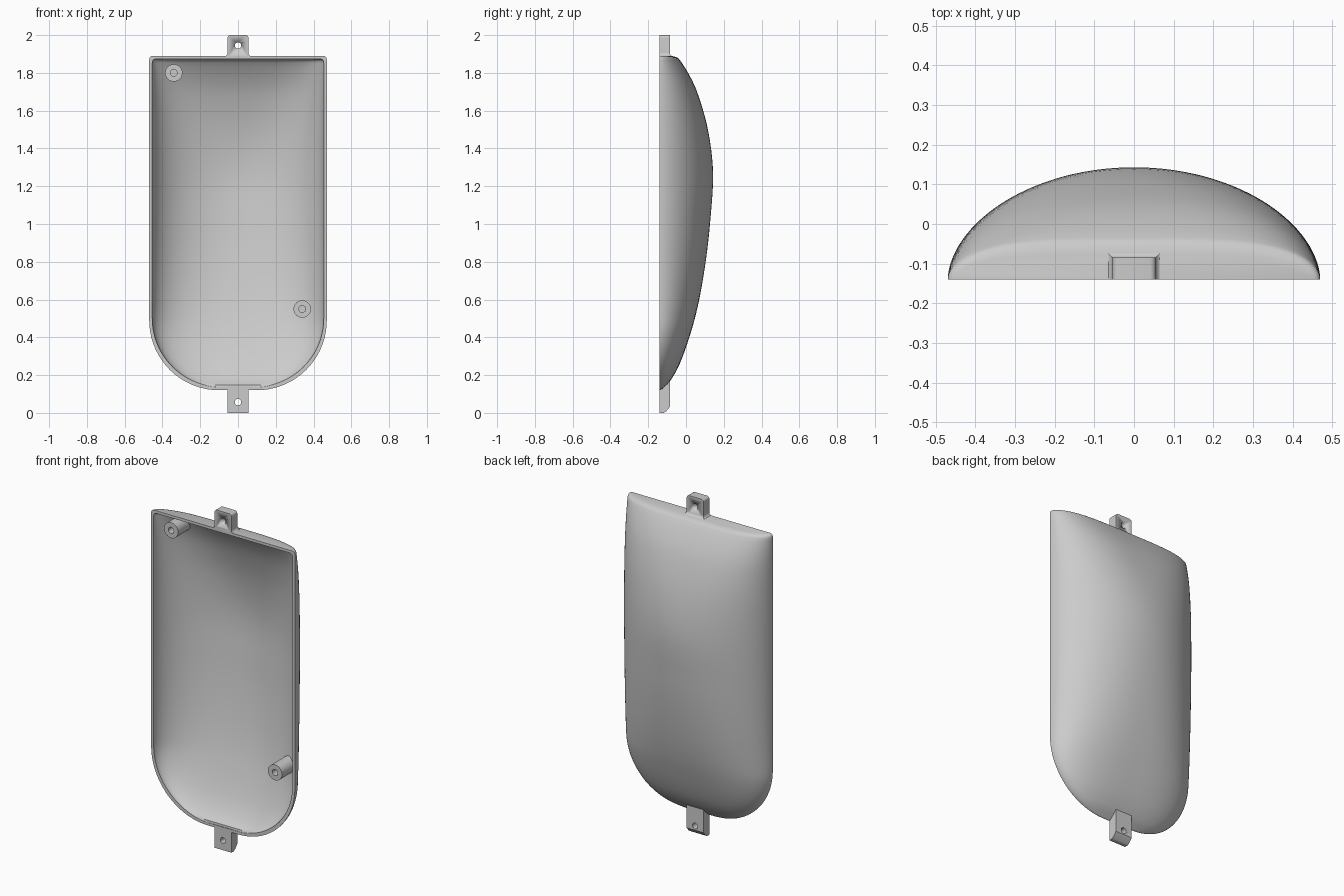
import bpy, bmesh, math
from mathutils import Vector

if "Cube" in bpy.data.objects:
    bpy.data.objects.remove(bpy.data.objects["Cube"])

FRONT = -0.14          # plane of the open rim
WALL = 0.016
ZB, ZT = 0.12, 1.89    # shell bottom and top
PEAK = 0.283
# depth of the shell along its centre line: (z, depth)
PROFILE = [(.12, .006), (.165, .053), (.26, .107), (.44, .170), (.6, .210), (.8, .244),
           (1.0, .267), (1.27, .283), (1.5, .256), (1.71, .195), (1.82, .140),
           (1.868, .107), (1.882, .092), (1.89, .063)]


def depth(z):
    p = PROFILE
    z = min(max(z, ZB), ZT)
    i = max(j for j in range(len(p) - 1) if p[j][0] <= z)

    def slope(k):
        a, b = p[max(k - 1, 0)], p[min(k + 1, len(p) - 1)]
        return (b[1] - a[1]) / (b[0] - a[0])
    (z0, d0), (z1, d1) = p[i], p[i + 1]
    h = z1 - z0
    t = (z - z0) / h
    return (d0 * (1 + 2 * t) * (1 - t) ** 2 + h * slope(i) * t * (1 - t) ** 2
            + d1 * t * t * (3 - 2 * t) + h * slope(i + 1) * t * t * (t - 1))


def half_width(z):
    if z < 0.49:
        return 0.1 + 0.37 * math.sqrt(max(0, 1 - ((0.49 - z) / 0.37) ** 2))
    if z > 1.87:
        return 0.47 - 0.015 * (1 - math.sqrt(max(0, 1 - ((z - 1.87) / 0.02) ** 2)))
    return 0.47


def surface_y(u, z, inset):
    """y of the shell at fraction u of the half width; low sections are flatter."""
    p, w = depth(z), half_width(z)
    m = 2 + (3 if z > 1.27 else 1.8) * max(0, 1 - p / PEAK * 0.47 / w)
    q = 0.5 + 0.05 * p / PEAK
    return FRONT + max(p - inset, 0.003) * max(0, 1 - min(abs(u), 1) ** m) ** q


def finish(name, bm, angle=35):
    bmesh.ops.recalc_face_normals(bm, faces=bm.faces)
    me = bpy.data.meshes.new(name)
    bm.to_mesh(me)
    bm.free()
    ob = bpy.data.objects.new(name, me)
    bpy.context.collection.objects.link(ob)
    bpy.ops.object.select_all(action='DESELECT')
    ob.select_set(True)
    bpy.context.view_layer.objects.active = ob
    bpy.ops.object.shade_smooth_by_angle(angle=math.radians(angle))
    return ob


def loft(bm, loops, cap=True):
    """Skin closed loops of points, capping both ends."""
    rings = [[bm.verts.new(p) for p in lp] for lp in loops]
    for a, b in zip(rings, rings[1:]):
        for i in range(len(a)):
            j = (i + 1) % len(a)
            bm.faces.new((a[i], a[j], b[j], b[i]))
    if cap:
        bm.faces.new(rings[0])
        bm.faces.new(rings[-1])


def circle(x, z, r, y, n=32):
    return [Vector((x + r * math.cos(2 * math.pi * i / n), y,
                    z + r * math.sin(2 * math.pi * i / n))) for i in range(n)]


# hollow domed shell: outer skin, inner skin, caps and rim
zs = [0.49 - 0.37 * math.cos(math.pi / 2 * i / 18) for i in range(18)]
zs += [0.49 + (1.85 - 0.49) * i / 30 for i in range(31)]
zs += [1.86, 1.868, 1.875, 1.881, 1.886, 1.89]
N = 56
bm = bmesh.new()
skins = []
for inset in (0, WALL):
    rows = []
    for z in zs:
        mid = (ZB + ZT) / 2
        zi = mid + (z - mid) * (1 - 2 * inset / (ZT - ZB))
        w = half_width(z) - inset
        us = [-math.cos(math.pi * i / N) for i in range(N + 1)]
        rows.append([bm.verts.new((u * w, surface_y(u, z, inset), zi)) for u in us])
    for a, b in zip(rows, rows[1:]):
        for i in range(N):
            bm.faces.new((a[i], a[i + 1], b[i + 1], b[i]))
    bm.faces.new(rows[0])
    bm.faces.new(rows[-1])
    skins.append(rows)
outer, inner = skins
for end in (0, -1):
    bm.faces.new((outer[end][0], outer[end][-1], inner[end][-1], inner[end][0]))
    for k in range(len(zs) - 1):
        bm.faces.new((outer[k][end], outer[k + 1][end], inner[k + 1][end], inner[k][end]))
finish("shell", bm)

# two screw bosses with blind holes, ending on the inner skin
for name, x, z in (("upper_boss", -0.34, 1.8), ("lower_boss", 0.34, 0.55)):
    back = circle(x, z, 0.046, 0)
    for p in back:
        p.y = surface_y(p.x / (half_width(p.z) - WALL / 2), p.z, WALL * 0.6)
    bm = bmesh.new()
    loft(bm, [back, circle(x, z, 0.046, FRONT), circle(x, z, 0.018, FRONT),
              circle(x, z, 0.018, FRONT + 0.07)])
    finish(name, bm)


def bore(ob, z):
    """Drill the screw hole through a tab."""
    bm = bmesh.new()
    loft(bm, [circle(0, z, 0.017, -0.3), circle(0, z, 0.017, 0.1)])
    cutter = finish("hole_cutter", bm)
    cutter.hide_render = True
    mod = ob.modifiers.new("hole", 'BOOLEAN')
    mod.operation, mod.object, mod.solver = 'DIFFERENCE', cutter, 'EXACT'
    bpy.context.view_layer.objects.active = ob
    bpy.ops.object.modifier_apply(modifier="hole")
    bpy.data.objects.remove(cutter)


TW, TB = 0.055, -0.085   # tab half width and back plane

# top tab with rounded upper corners
r = 0.015
arc = [(TW - r + r * math.cos(a), 2 - r + r * math.sin(a))
       for a in [math.pi / 2 * i / 6 for i in range(7)]]
outline = [(TW, 1.88)] + arc + [(-x, z) for x, z in reversed(arc)] + [(-TW, 1.88)]
bm = bmesh.new()
loft(bm, [[(x, y, z) for x, z in outline] for y in (FRONT, TB)])
bore(finish("top_tab", bm), 1.945)

# small fillet at the foot of the top tab
bm = bmesh.new()
loft(bm, [[(-TW - e, FRONT, z), (TW + e, FRONT, z), (TW + e, TB + e, z), (-TW - e, TB + e, z)]
          for e, z in ((0.013, 1.888), (0.006, 1.892), (0.002, 1.897), (0.0, 1.904))])
finish("top_tab_fillet", bm)

# bottom tab with a bevelled back edge, running into the shell
side = [(FRONT, 0), (-0.118, 0), (-0.105, 0.008), (TB, 0.032), (TB, 0.176), (FRONT, 0.126)]
bm = bmesh.new()
loft(bm, [[(x, y, z) for y, z in side] for x in (-TW, TW)])
bore(finish("bottom_tab", bm, 25), 0.057)
